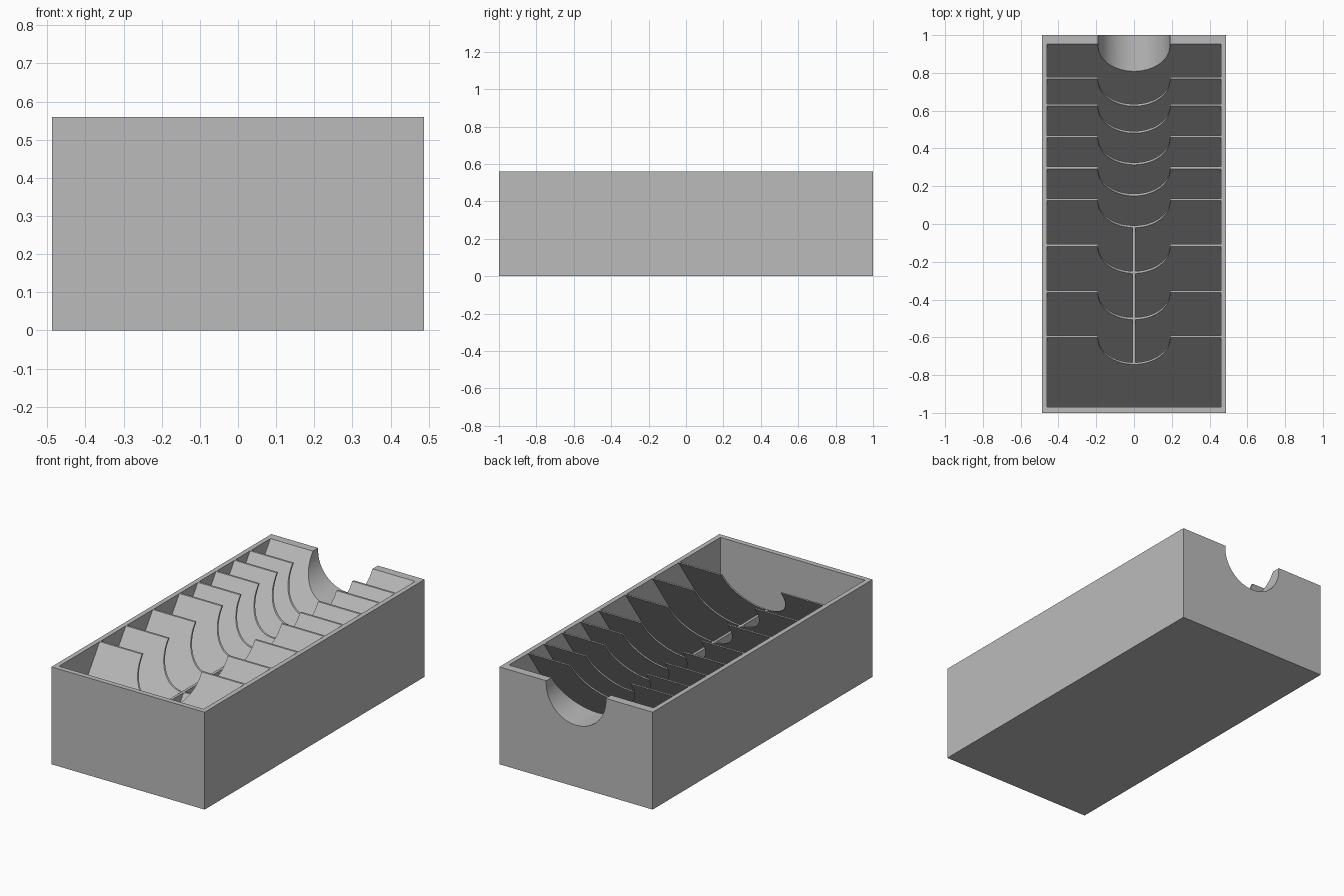
import bpy, bmesh, math

cube = bpy.data.objects.get("Cube")
if cube:
    bpy.data.objects.remove(cube, do_unlink=True)

HALF_W, HALF_L, HEIGHT = 0.488, 1.0, 0.56
INNER_W, FLOOR, FRONT, BACK = 0.46, 0.03, -0.97, 0.952
SLOPE = math.tan(math.radians(35))      # lean of every divider
THICK, RIB = 0.012, 0.016
NOTCH_R, NOTCH_Z = 0.19, 0.545
DIVIDERS = [0.773, 0.630, 0.463, 0.298, 0.130, -0.112, -0.357, -0.595]

grey = bpy.data.materials.new("plain_grey")
grey.use_nodes = True
colour = (0.5, 0.5, 0.5, 1)
grey.diffuse_color = colour
grey.node_tree.nodes["Principled BSDF"].inputs["Base Color"].default_value = colour


def add_prism(bm, points, offset):
    """Extrude a closed outline of 3D points along an offset."""
    face = bm.faces.new([bm.verts.new(p) for p in points])
    out = bmesh.ops.extrude_face_region(bm, geom=[face])
    verts = [v for v in out["geom"] if isinstance(v, bmesh.types.BMVert)]
    bmesh.ops.translate(bm, verts=verts, vec=offset)


def finish(bm, name):
    bmesh.ops.recalc_face_normals(bm, faces=bm.faces)
    mesh = bpy.data.meshes.new(name)
    bm.to_mesh(mesh)
    bm.free()
    mesh.materials.append(grey)
    obj = bpy.data.objects.new(name, mesh)
    bpy.context.collection.objects.link(obj)
    return obj


# Solid outer block
bm = bmesh.new()
add_prism(bm, [(-HALF_W, -HALF_L, 0), (HALF_W, -HALF_L, 0),
               (HALF_W, HALF_L, 0), (-HALF_W, HALF_L, 0)], (0, 0, HEIGHT))
tray = finish(bm, "slotted_tray")

# Leaning pockets; the three long ones are split by a centre rib
bm = bmesh.new()
top = HEIGHT + 0.05


def lean(y, z):
    return y - (HEIGHT - z) * SLOPE


backs = [BACK] + [d - THICK / 2 for d in DIVIDERS]
fronts = [d + THICK / 2 for d in DIVIDERS] + [None]
for i, (back, front) in enumerate(zip(backs, fronts)):
    if front is None:
        outline = [(back, HEIGHT), (back, top), (FRONT, top),
                   (FRONT, FLOOR), (max(lean(back, FLOOR), FRONT + 0.001), FLOOR)]
    else:
        outline = [(back, HEIGHT), (back, top), (front, top), (front, HEIGHT),
                   (lean(front, FLOOR), FLOOR), (lean(back, FLOOR), FLOOR)]
    spans = [(-INNER_W, INNER_W)]
    if 5 <= i <= 7:
        spans = [(-INNER_W, -RIB / 2), (RIB / 2, INNER_W)]
    for x0, x1 in spans:
        add_prism(bm, [(x0, y, z) for y, z in outline], (x1 - x0, 0, 0))
pockets = finish(bm, "pocket_cutter")

# Round-bottomed channel through the back wall, dividers and ribs
bm = bmesh.new()
steps = 48
arc = [(NOTCH_R * math.cos(math.pi * (1 + k / steps)),
        NOTCH_Z + NOTCH_R * math.sin(math.pi * (1 + k / steps)))
       for k in range(steps + 1)]
outline = [(-NOTCH_R, top)] + arc + [(NOTCH_R, top)]
add_prism(bm, [(x, -0.9, z) for x, z in outline], (0, 2, 0))
channel = finish(bm, "channel_cutter")

# Cut the block, then drop the cutters
bpy.ops.object.select_all(action="DESELECT")
bpy.context.view_layer.objects.active = tray
tray.select_set(True)
for cutter in (pockets, channel):
    cutter.hide_render = True
    mod = tray.modifiers.new(cutter.name, "BOOLEAN")
    mod.operation, mod.solver, mod.object = "DIFFERENCE", "EXACT", cutter
    bpy.ops.object.modifier_apply(modifier=mod.name)
    bpy.data.objects.remove(cutter, do_unlink=True)

bpy.ops.object.shade_smooth_by_angle(angle=math.radians(30))
